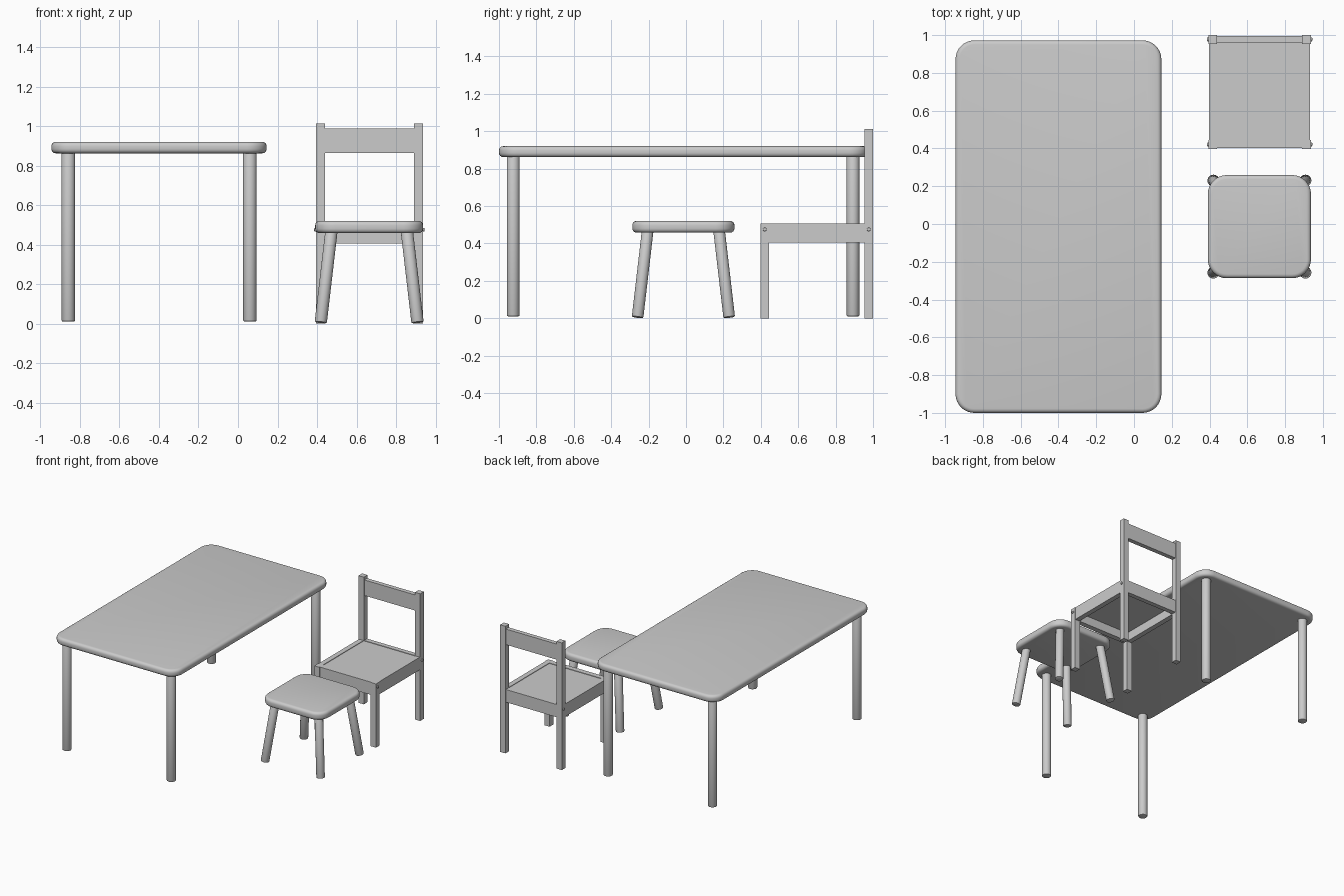
import bpy, bmesh, math
from mathutils import Vector, Matrix

if "Cube" in bpy.data.objects:
    bpy.data.objects.remove(bpy.data.objects["Cube"])


def finish(bm, name, bevel, segments, smooth=True):
    """Round the hard edges, then make the object."""
    bmesh.ops.recalc_face_normals(bm, faces=bm.faces)
    if bevel:
        hard = [e for e in bm.edges if e.calc_face_angle(0) > math.radians(50)]
        bmesh.ops.bevel(bm, geom=hard, offset=bevel, segments=segments,
                        profile=0.5, affect='EDGES')
    mesh = bpy.data.meshes.new(name)
    bm.to_mesh(mesh)
    bm.free()
    obj = bpy.data.objects.new(name, mesh)
    bpy.context.collection.objects.link(obj)
    if smooth:
        bpy.ops.object.select_all(action='DESELECT')
        obj.select_set(True)
        bpy.context.view_layer.objects.active = obj
        bpy.ops.object.shade_smooth_by_angle(angle=math.radians(35))
    return obj


def slab(name, x0, x1, y0, y1, z0, z1, radius, bevel):
    """Board with rounded corners and rounded rims."""
    bm = bmesh.new()
    corners = [(x1, y1, -1, -1), (x0, y1, 1, -1), (x0, y0, 1, 1), (x1, y0, -1, 1)]
    verts = []
    for q, (x, y, sx, sy) in enumerate(corners):
        for i in range(9):
            a = math.pi / 2 * (q + i / 8)
            verts.append(bm.verts.new((x + sx * radius + radius * math.cos(a),
                                       y + sy * radius + radius * math.sin(a), z0)))
    face = bm.faces.new(verts)
    new = bmesh.ops.extrude_face_region(bm, geom=[face])['geom']
    bmesh.ops.translate(bm, vec=(0, 0, z1 - z0),
                        verts=[v for v in new if isinstance(v, bmesh.types.BMVert)])
    return finish(bm, name, bevel, 4)


def rod(name, start, end, radius, bevel, sides=24):
    """Round rod between two points."""
    start, end = Vector(start), Vector(end)
    axis = end - start
    bm = bmesh.new()
    turn = axis.to_track_quat('Z', 'Y').to_matrix().to_4x4()
    bmesh.ops.create_cone(bm, cap_ends=True, segments=sides, radius1=radius,
                          radius2=radius, depth=axis.length,
                          matrix=Matrix.Translation((start + end) / 2) @ turn)
    return finish(bm, name, bevel, 2)


def box(name, x0, x1, y0, y1, z0, z1):
    """Square-edged board given by its limits."""
    bm = bmesh.new()
    bmesh.ops.create_cube(bm, size=1)
    bmesh.ops.scale(bm, vec=(x1 - x0, y1 - y0, z1 - z0), verts=bm.verts)
    bmesh.ops.translate(bm, vec=((x0 + x1) / 2, (y0 + y1) / 2, (z0 + z1) / 2),
                        verts=bm.verts)
    return finish(bm, name, 0, 0, smooth=False)


# Table
slab("table_top", -0.945, 0.145, -1.0, 0.972, 0.862, 0.92, 0.1, 0.022)
for x in (-0.859, 0.06):
    for y in (-0.924, 0.893):
        rod("table_leg", (x, y, 0.01), (x, y, 0.868), 0.034, 0.007)

# Stool with splayed legs
SX, SY = 0.664, -0.014
slab("stool_seat", SX - 0.273, SX + 0.273, SY - 0.273, SY + 0.273,
     0.458, 0.52, 0.1, 0.022)
for sx in (-1, 1):
    for sy in (-1, 1):
        rod("stool_leg", (SX + sx * 0.245, SY + sy * 0.245, 0.005),
            (SX + sx * 0.191, SY + sy * 0.191, 0.468), 0.031, 0.006)

# Chair posts, side rails and pegs
X0, X1, W = 0.394, 0.936, 0.046
Z0, Z1 = 0.406, 0.507
for side, x, out in (("left", X0, -1), ("right", X1 - W, 1)):
    box("chair_front_leg_" + side, x, x + W, 0.398, 0.444, 0, Z1)
    box("chair_back_post_" + side, x, x + W, 0.954, 1.0, 0, 1.012)
    box("chair_side_rail_" + side, x + 0.003, x + W - 0.003, 0.444, 0.954, Z0, Z1)
    face_x = x + W if out > 0 else x
    for y in (0.421, 0.977):
        rod("chair_peg", (face_x - out * 0.01, y, 0.475),
            (face_x + out * 0.008, y, 0.475), 0.01, 0.004, 12)

# Chair cross pieces and seat
box("chair_front_rail", X0 + W, X1 - W, 0.403, 0.444, Z0, Z1)
box("chair_back_rail", X0 + W, X1 - W, 0.958, 0.995, Z0, Z1)
box("chair_backrest", X0 + W, X1 - W, 0.96, 0.995, 0.864, 0.988)
box("chair_seat", X0 + W - 0.003, X1 - W + 0.003, 0.444, 0.958, 0.475, 0.503)
